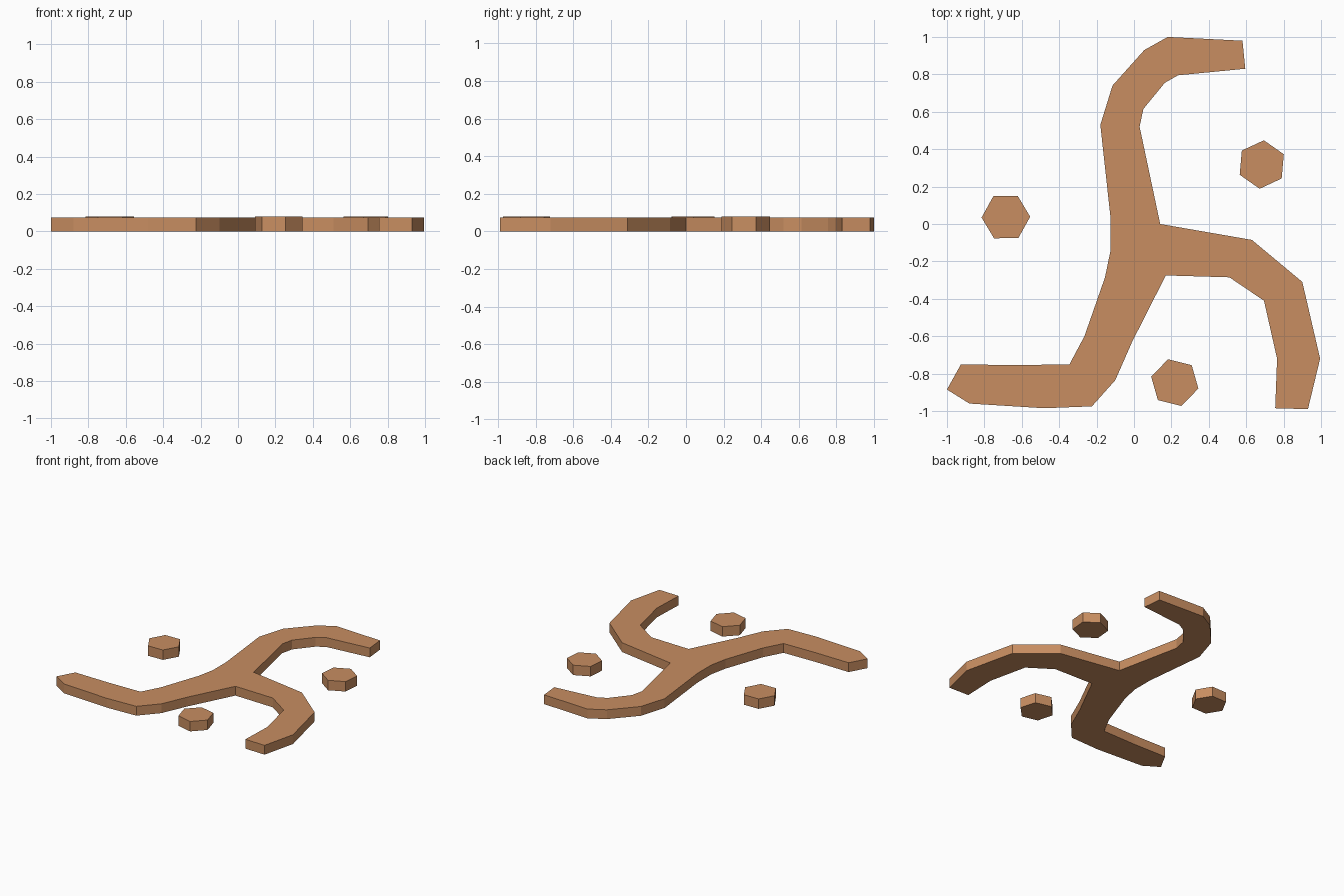
import bpy, bmesh
from math import cos, sin, radians, pi

if "Cube" in bpy.data.objects:
    bpy.data.objects.remove(bpy.data.objects["Cube"])

clay = bpy.data.materials.new("clay")
clay.diffuse_color = (0.58, 0.27, 0.12, 1)
clay.use_nodes = True
clay.node_tree.nodes["Principled BSDF"].inputs["Base Color"].default_value = clay.diffuse_color


def slab(name, outline, height):
    """Extrude a flat outline upwards from z = 0."""
    bm = bmesh.new()
    base = bm.faces.new([bm.verts.new((x, y, 0)) for x, y in outline])
    top = bmesh.ops.extrude_face_region(bm, geom=[base], use_keep_orig=True)["geom"]
    bmesh.ops.translate(bm, vec=(0, 0, height),
                        verts=[v for v in top if isinstance(v, bmesh.types.BMVert)])
    bmesh.ops.recalc_face_normals(bm, faces=bm.faces)
    mesh = bpy.data.meshes.new(name)
    bm.to_mesh(mesh)
    bm.free()
    mesh.materials.append(clay)
    obj = bpy.data.objects.new(name, mesh)
    bpy.context.collection.objects.link(obj)
    return obj


# Three-armed swirl, outline clockwise arm by arm
upper_inner = [(0.58, 0.98), (0.595, 0.83), (0.235, 0.795), (0.165, 0.755),
               (0.05, 0.615), (0.03, 0.52), (0.14, 0)]
right_arm = [(0.63, -0.085), (0.90, -0.31), (0.995, -0.72), (0.93, -0.99),
             (0.755, -0.985), (0.765, -0.72), (0.695, -0.41), (0.51, -0.285), (0.17, -0.275)]
left_arm = [(-0.01, -0.63), (-0.10, -0.835), (-0.225, -0.975), (-0.48, -0.985),
            (-0.88, -0.96), (-1.0, -0.885), (-0.925, -0.75), (-0.64, -0.755),
            (-0.345, -0.75), (-0.265, -0.60), (-0.155, -0.285), (-0.125, -0.14)]
upper_outer = [(-0.125, 0.03), (-0.18, 0.53), (-0.115, 0.74), (0.055, 0.93), (0.18, 1.0)]
slab("three_armed_swirl", upper_inner + right_arm + left_arm + upper_outer, 0.075)

# Hexagonal dots between the arms
for name, x, y, turn in [("left_dot", -0.685, 0.037, 1),
                         ("right_dot", 0.683, 0.318, 25),
                         ("lower_dot", 0.218, -0.848, -14)]:
    slab(name, [(x + 0.13 * cos(radians(turn) + i * pi / 3),
                 y + 0.13 * sin(radians(turn) + i * pi / 3)) for i in range(6)], 0.08)
